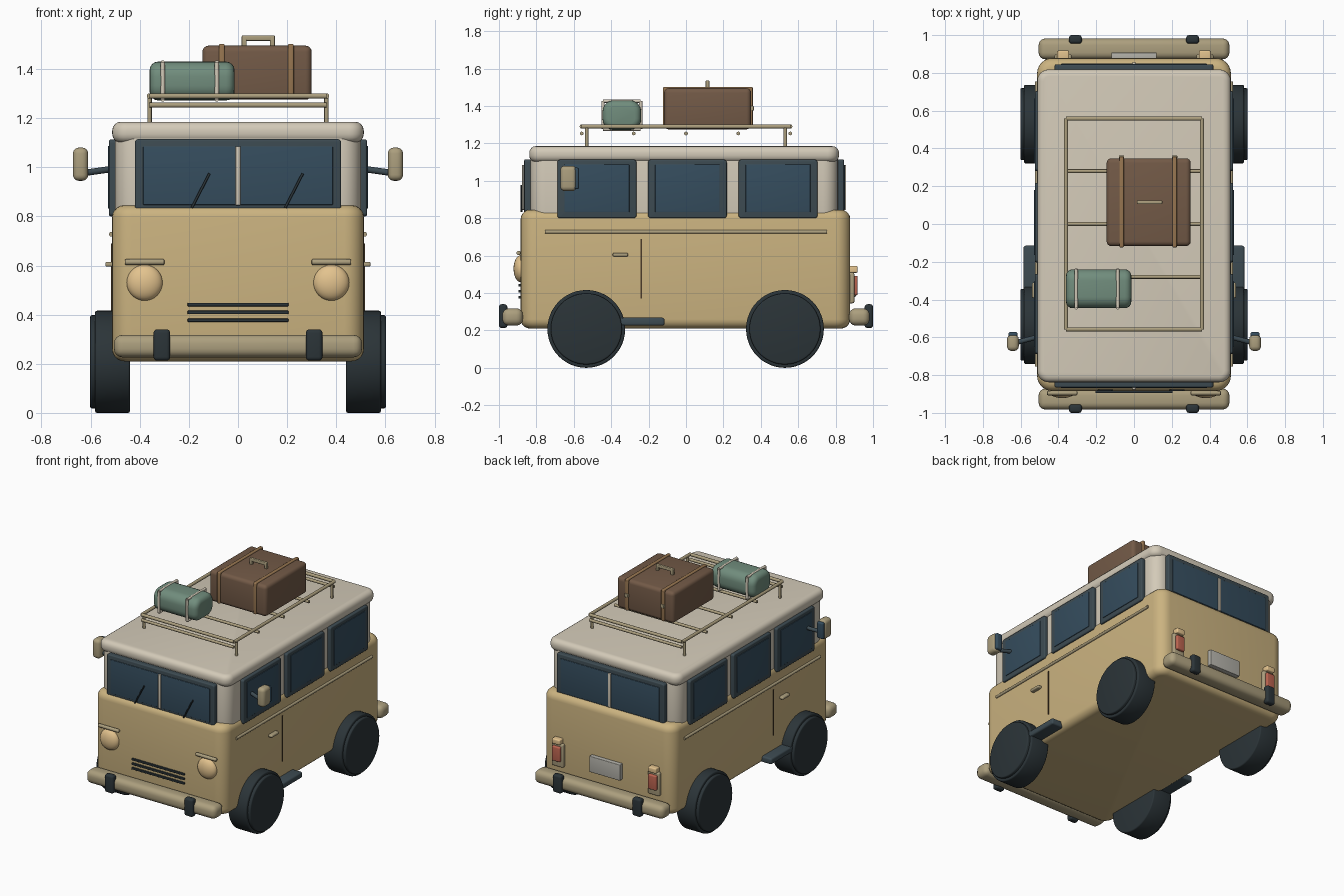
import bpy, bmesh
from math import radians
from mathutils import Vector, Matrix

if "Cube" in bpy.data.objects:
    bpy.data.objects.remove(bpy.data.objects["Cube"])


def mat(name, h):
    m = bpy.data.materials.new(name)
    c = [int(h[i:i + 2], 16) / 255 for i in (0, 2, 4)]
    m.diffuse_color = [v / 12.92 if v < .04 else ((v + .055) / 1.055) ** 2.4 for v in c] + [1]
    m.use_nodes = True
    m.node_tree.nodes["Principled BSDF"].inputs["Base Color"].default_value = m.diffuse_color
    return m


TAN, CREAM, TRIM = mat("tan", "CBB380"), mat("cream", "D3CAB8"), mat("trim", "AC9F7E")
DARK, FRAME, GLASS = mat("rubber", "2B3438"), mat("frame", "3D4B52"), mat("glass", "354D5E")
BROWN, STRAP, GREEN = mat("leather", "735A47"), mat("strap", "967550"), mat("canvas", "718D7D")
LAMP, RED, PLATE = mat("lamp", "E3C38E"), mat("red", "BC6450"), mat("plate", "B4B2AA")
SEAM = mat("seam", "4A3A28")


def finish(name, bm, m):
    bmesh.ops.recalc_face_normals(bm, faces=bm.faces)
    me = bpy.data.meshes.new(name)
    bm.to_mesh(me)
    bm.free()
    ob = bpy.data.objects.new(name, me)
    bpy.context.collection.objects.link(ob)
    me.materials.append(m)
    return ob


def box(name, xs, ys, zs, m, r=0, axis=None, ra=0, seg=4):
    """Box from ranges; ra rounds the edges along one axis, r rounds the rest."""
    bm = bmesh.new()
    lo, hi = zip(*(sorted(t) for t in (xs, ys, zs)))
    lo, hi = Vector(lo), Vector(hi)
    size = hi - lo
    bmesh.ops.create_cube(bm, size=1,
                          matrix=Matrix.Translation((lo + hi) / 2) @ Matrix.Diagonal((*size, 1)))
    edges = bm.edges[:]
    if axis is not None:
        es = [e for e in bm.edges if abs((e.verts[0].co - e.verts[1].co)[axis]) > 1e-4]
        bmesh.ops.bevel(bm, geom=es, offset=ra, segments=6, profile=.5, affect='EDGES')
        bm.normal_update()
        edges = [e for e in bm.edges
                 if sum(abs(f.normal[axis]) > .9 for f in e.link_faces) == 1]
    if r:
        bmesh.ops.bevel(bm, geom=edges, offset=r, segments=seg, profile=.5, affect='EDGES')
    return finish(name, bm, m)


def rod(name, p, q, r, m, n=12, bevel=0):
    p, q = Vector(p), Vector(q)
    d = q - p
    bm = bmesh.new()
    bmesh.ops.create_cone(bm, cap_ends=True, segments=n, radius1=r, radius2=r, depth=d.length,
                          matrix=Matrix.Translation((p + q) / 2) @ d.to_track_quat('Z', 'Y').to_matrix().to_4x4())
    if bevel:
        es = [e for e in bm.edges if any(len(f.verts) > 4 for f in e.link_faces)]
        bmesh.ops.bevel(bm, geom=es, offset=bevel, segments=3, profile=.5, affect='EDGES')
    return finish(name, bm, m)


def dome(name, c, s, m):
    bm = bmesh.new()
    bmesh.ops.create_uvsphere(bm, u_segments=32, v_segments=16, radius=1,
                              matrix=Matrix.Translation(c) @ Matrix.Diagonal((*s, 1)))
    return finish(name, bm, m)


def loop(name, pts, r, m):
    """Closed square-section band following a path."""
    for i, p in enumerate(pts):
        rod(f"{name}_{i}", p, pts[(i + 1) % len(pts)], r, m)


# Shell
box("lower_body", (-.513, .513), (-.884, .878), (.21, .845), TAN, .05, 2, .08, 5)
box("cabin", (-.5, .5), (-.832, .812), (.75, 1.15), CREAM, .02, 2, .08)
box("roof", (-.512, .512), (-.838, .818), (1.10, 1.185), CREAM, .035, 2, .06)

# Windscreen and rear window
for name, y, s in (("windscreen", -.832, -1), ("rear_window", .812, 1)):
    box(name + "_frame", (-.42, .42), (y - s * .03, y + s * .033), (.825, 1.115), FRAME, .008, 1, .015)
    box(name + "_glass", (-.386, .386), (y, y + s * .037), (.847, 1.085), GLASS, .003)
    box(name + "_divider", (-.01, .01), (y, y + s * .044), (.845, 1.085), CREAM, .003)
for x in (-.188, .192):
    rod("wiper", (x, -.88, .835), (x + .072, -.88, .975), .005, DARK)

# Face: lamps, brows, grille slots
for s in (-1, 1):
    dome("headlight", (s * .38, -.882, .53), (.073, .04, .073), LAMP)
    rod("headlight_brow", (s * .30, -.895, .614), (s * .46, -.895, .614), .012, TRIM, bevel=.005)
for z in (.377, .409, .441):
    box("grille_bar", (-.205, .205), (-.895, -.87), (z - .007, z + .007), DARK, .003)

# Bumpers with overriders
for name, s in (("front", -1), ("rear", 1)):
    box(name + "_bumper", (-.505, .505), (s * .872, s * .982), (.226, .318), TRIM, .035)
    for x in (-.31, .31):
        box(name + "_overrider", (x - .034, x + .034), (s * .955, s), (.213, .34), DARK, .015)

# Tail lights and plate
for x in (-.375, .375):
    box("tail_light_base", (x - .045, x + .045), (.86, .9), (.345, .51), TRIM, .01)
    box("tail_light", (x - .032, x + .032), (.88, .918), (.388, .492), RED, .008)
    box("tail_indicator", (x - .032, x + .032), (.87, .918), (.508, .545), LAMP, .008)
box("number_plate", (-.12, .12), (.87, .908), (.38, .492), PLATE, .004)

# Sides
for s in (-1, 1):
    for y0, y1 in ((-.688, -.265), (-.203, .218), (.281, .703)):
        box("side_window_frame", (s * .48, s * .525), (y0, y1), (.8, 1.113), FRAME, .008, 0, .015)
        box("side_window_glass", (s * .49, s * .529), (y0 + .038, y1 - .038), (.832, 1.087), GLASS, .003)
    rod("side_trim", (s * .515, -.755, .727), (s * .515, .755, .727), .01, TRIM)
    box("door_seam", (s * .5, s * .517), (-.243, -.235), (.37, .69), SEAM)
    box("door_handle", (s * .505, s * .54), (-.392, -.31), (.595, .615), TRIM, .008)
    box("step", (s * .44, s * .585), (-.36, -.115), (.225, .268), FRAME, .012)
    # Mirror
    rod("mirror_arm", (s * .5, -.595, .995), (s * .625, -.628, .977), .013, FRAME)
    box("mirror_head", (s * .61, s * .672), (-.672, -.585), (.945, 1.08), TRIM, .024)
    box("mirror_glass", (s * .617, s * .665), (-.6, -.572), (.955, 1.07), GLASS, .01)
    # Wheels
    for y in (-.533, .529):
        rod("tyre", (s * .44, y, .208), (s * .582, y, .208), .208, DARK, 48, .008)
        rod("wheel_disc", (s * .5, y, .208), (s * .602, y, .208), .19, DARK, 48, .008)

# Roof rack
loop("rack_rail", [(-.36, -.558, 1.29), (.36, -.558, 1.29), (.36, .558, 1.29), (-.36, .558, 1.29)], .011, TRIM)
for y in (-.558, -.28, 0, .28, .558):
    rod("rack_slat", (-.36, y, 1.253), (.36, y, 1.253), .01, TRIM)
for x in (-.36, .36):
    for y in (-.531, .531):
        rod("rack_post", (x, y, 1.17), (x, y, 1.29), .009, TRIM)

# Suitcase
box("suitcase", (-.145, .3), (-.117, .348), (1.275, 1.495), BROWN, .025)
for x in (-.066, .215):
    w = (x - .012, x + .012)
    box("case_strap_top", w, (-.123, .357), (1.48, 1.502), STRAP, .006)
    for y in (-.112, .345):
        box("case_strap_side", w, (y - .012, y + .012), (1.28, 1.5), STRAP, .006)
    box("case_buckle", (x - .014, x + .014), (.345, .363), (1.375, 1.4), TRIM, .004)
for x in (.025, .14):
    box("case_handle_post", (x - .01, x + .01), (.105, .125), (1.48, 1.535), TRIM, .004)
box("case_handle", (.015, .15), (.105, .125), (1.515, 1.537), TRIM, .005)

# Bedroll with two square bands
box("bedroll", (-.36, -.014), (-.446, -.24), (1.272, 1.43), GREEN, .035, 0, .06)
for x in (-.306, -.086):
    y0, y1, z0, z1 = -.444, -.242, 1.276, 1.426
    loop("bedroll_band", [(x, y0, z0), (x, y1, z0), (x, y1, z1), (x, y0, z1)], .009, CREAM)

# Smooth shading with sharp edges kept
for ob in bpy.context.scene.objects:
    ob.select_set(True)
    bpy.context.view_layer.objects.active = ob
bpy.ops.object.shade_smooth_by_angle(angle=radians(35))
